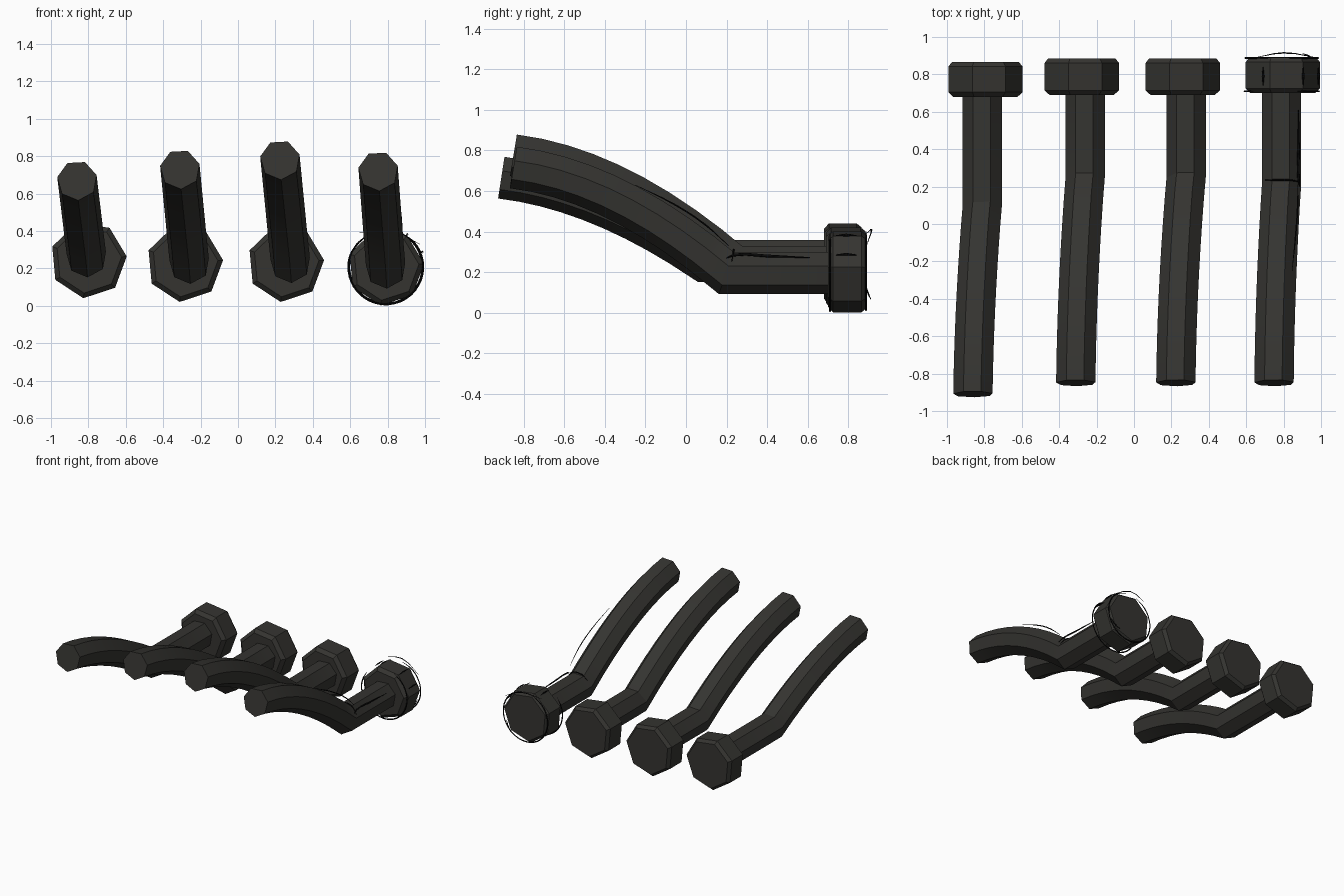
import bpy, bmesh, math
from mathutils import Vector

if "Cube" in bpy.data.objects:
    bpy.data.objects.remove(bpy.data.objects["Cube"])

SIDES = 7


def material(name, rgb):
    m = bpy.data.materials.new(name)
    m.diffuse_color = (*rgb, 1)
    m.use_nodes = True
    m.node_tree.nodes["Principled BSDF"].inputs["Base Color"].default_value = m.diffuse_color
    return m


METAL = material("dark_metal", (0.035, 0.034, 0.030))
BLACK = material("black_line", (0.003, 0.003, 0.003))


def loft(name, rings):
    """Skin a list of rings and cap both ends."""
    bm = bmesh.new()
    loops = [[bm.verts.new(p) for p in ring] for ring in rings]
    for a, b in zip(loops, loops[1:]):
        for i in range(SIDES):
            j = (i + 1) % SIDES
            bm.faces.new((a[i], a[j], b[j], b[i]))
    bm.faces.new(loops[0][::-1])
    bm.faces.new(loops[-1])
    bmesh.ops.recalc_face_normals(bm, faces=bm.faces)
    me = bpy.data.meshes.new(name)
    bm.to_mesh(me)
    bm.free()
    ob = bpy.data.objects.new(name, me)
    bpy.context.collection.objects.link(ob)
    me.materials.append(METAL)
    bpy.ops.object.select_all(action='DESELECT')
    ob.select_set(True)
    bpy.context.view_layer.objects.active = ob
    bpy.ops.object.shade_smooth_by_angle(angle=math.radians(25))


def ring(c, r, start, tilt=0.0, stretch=1.0):
    """Heptagon around c; tilt leans its plane about x, stretch suits a mitre."""
    out = []
    for i in range(SIDES):
        a = math.radians(start) + math.tau * i / SIDES
        u, v = r * math.cos(a), r * math.sin(a) * stretch
        out.append(Vector(c) + Vector((u, v * math.sin(tilt), v * math.cos(tilt))))
    return out


def pipe(name, start, bend, tip):
    """Straight run to the bend, then a curve that levels out at the tip."""
    start, bend, tip = map(Vector, (start, bend, tip))
    length = bend.y - tip.y
    k = tip.z - 0.058 * length
    f = (k - bend.z) / (tip.z - bend.z)
    ctrl = Vector((bend.x + f * (tip.x - bend.x), bend.y - 0.52 * length, k))
    pts = [start]
    n = 9
    for i in range(n + 1):
        t = i / n
        pts.append(bend * (1 - t) ** 2 + ctrl * 2 * t * (1 - t) + tip * t * t)
    slopes = [math.atan2(b.z - a.z, a.y - b.y) for a, b in zip(pts, pts[1:])]
    rings = []
    for i, p in enumerate(pts):
        s0, s1 = slopes[max(i - 1, 0)], slopes[min(i, len(slopes) - 1)]
        rings.append(ring(p, 0.108, -87, (s0 + s1) / 2, 1 / math.cos((s1 - s0) / 2)))
    loft(name, rings)


def flange(name, x, z, y0, y1):
    c = 0.025
    loft(name, [ring((x, y, z), r, 5.3) for y, r in
                ((y0, 0.178), (y0 + c, 0.206), (y1 - c, 0.206), (y1, 0.185))])


# pipe x, straight z, bend y, tip (x, y, z), flange (x, z, front, back)
PIPES = [
    (-0.81, 0.26, 0.09, (-0.86, -0.91, 0.67), (-0.80, 0.245, 0.68, 0.866)),
    (-0.26, 0.225, 0.24, (-0.31, -0.85, 0.73), (-0.285, 0.225, 0.69, 0.886)),
    (0.28, 0.23, 0.24, (0.225, -0.85, 0.78), (0.255, 0.225, 0.69, 0.886)),
    (0.79, 0.20, 0.20, (0.75, -0.85, 0.72), (0.79, 0.206, 0.70, 0.89)),
]
for i, (x, z, yb, tip, fl) in enumerate(PIPES, 1):
    pipe(f"pipe_{i}", (x, 0.75, z), (x, yb, z), tip)
    flange(f"flange_{i}", *fl)


# thin drawn outline strokes on the last pipe
def stroke(name, pts, r=0.005):
    cu = bpy.data.curves.new(name, 'CURVE')
    cu.dimensions = '3D'
    cu.bevel_depth = r
    cu.bevel_resolution = 0
    cu.resolution_u = 3
    sp = cu.splines.new('BEZIER')
    sp.bezier_points.add(len(pts) - 1)
    for k, (bp, p) in enumerate(zip(sp.bezier_points, pts)):
        bp.co = p
        bp.handle_left_type = bp.handle_right_type = 'AUTO'
        bp.radius = 0.3 if k in (0, len(pts) - 1) else 1
    cu.materials.append(BLACK)
    bpy.context.collection.objects.link(bpy.data.objects.new(name, cu))


def loop_pts(y, r, a0, a1, n):
    return [(0.79 + r * math.cos(math.radians(a)), y, 0.208 + r * math.sin(math.radians(a)))
            for a in (a0 + (a1 - a0) * i / n for i in range(n + 1))]


stroke("front_rim_stroke", loop_pts(0.71, 0.2, 65, -220, 12))
stroke("back_rim_stroke", loop_pts(0.888, 0.195, 80, -250, 12))
stroke("back_arc_stroke", [(0.65, 0.89, 0.39), (0.8, 0.915, 0.41), (0.97, 0.89, 0.33)], 0.004)
stroke("back_tail_stroke", [(0.96, 0.885, 0.14), (0.93, 0.9, 0.09), (0.9, 0.912, 0.065)])
stroke("side_stroke", [(0.885, 0.2, 0.27), (0.88, 0.24, 0.285), (0.88, 0.4, 0.28),
                       (0.88, 0.61, 0.272)], 0.007)
stroke("bend_stroke", [(0.70, 0.235, 0.27), (0.75, 0.235, 0.305), (0.83, 0.235, 0.305),
                       (0.885, 0.225, 0.25)])
stroke("curve_stroke", [(0.845, -0.25, 0.63), (0.865, -0.05, 0.53), (0.875, 0.1, 0.43),
                        (0.875, 0.21, 0.33)], 0.004)
for i, (x, z) in enumerate(((0.69, 0.39), (0.905, 0.38), (0.985, 0.285)), 1):
    stroke(f"edge_stroke_{i}", [(x, 0.74, z), (x, 0.79, z + 0.003), (x, 0.84, z)], 0.007)
